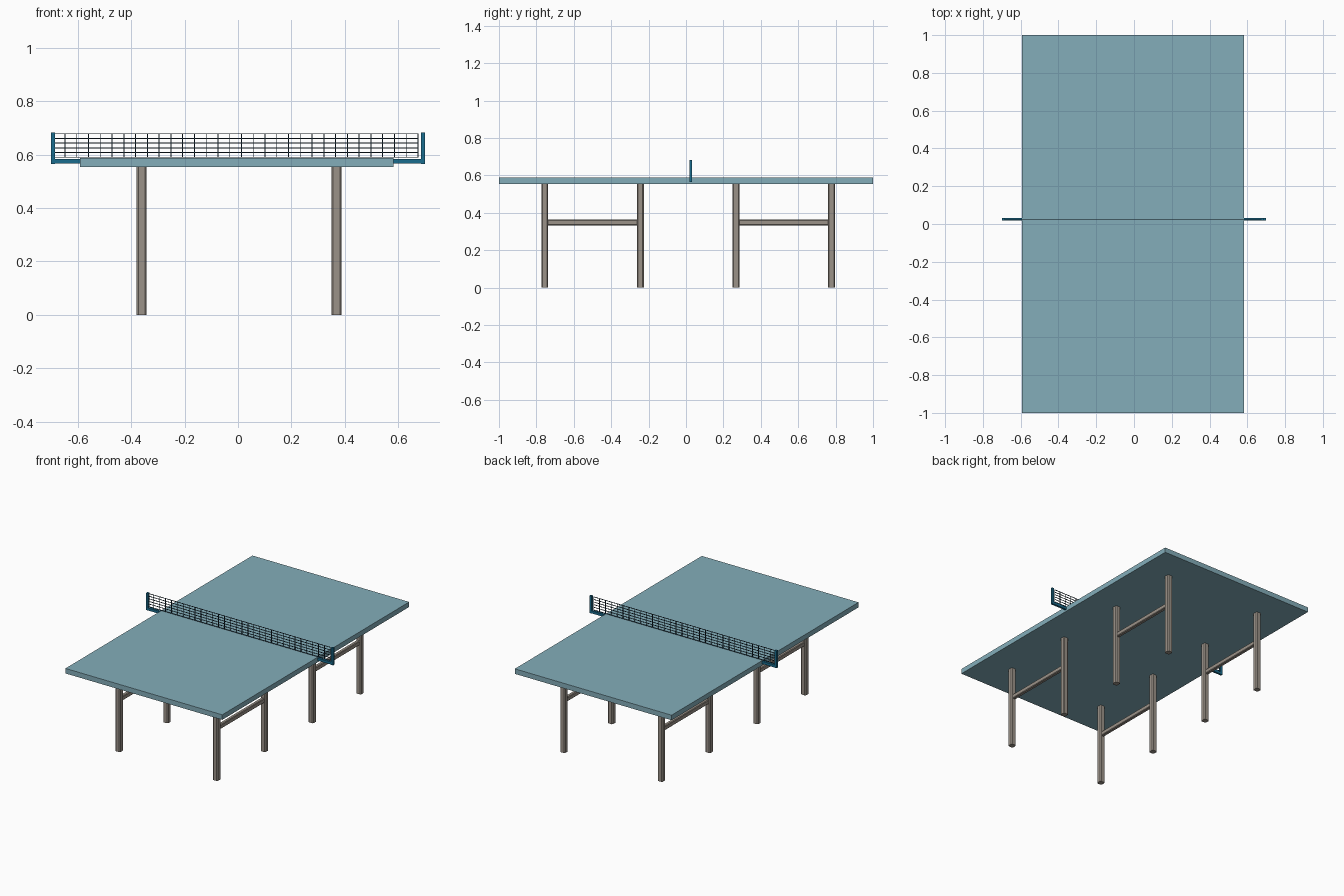
import bpy, bmesh
from mathutils import Matrix, Vector

if "Cube" in bpy.data.objects:
    bpy.data.objects.remove(bpy.data.objects["Cube"])


def material(name, rgb):
    m = bpy.data.materials.new(name)
    m.diffuse_color = (*rgb, 1)
    m.use_nodes = True
    m.node_tree.nodes["Principled BSDF"].inputs["Base Color"].default_value = m.diffuse_color
    return m


blue = material("table_blue", (0.23, 0.42, 0.49))
metal = material("leg_metal", (0.33, 0.29, 0.25))
teal = material("bracket_teal", (0.01, 0.15, 0.27))
dark = material("net_dark", (0.01, 0.03, 0.05))


def add_box(bm, lo, hi):
    lo, hi = Vector(lo), Vector(hi)
    mat = Matrix.Translation((lo + hi) / 2) @ Matrix.Diagonal((*(hi - lo), 1))
    return bmesh.ops.create_cube(bm, size=1, matrix=mat)["verts"]


def boxes(name, mat, spans, chamfer=0, axis=2):
    """One object from (lo, hi) boxes; edges along axis may be chamfered."""
    bm = bmesh.new()
    for lo, hi in spans:
        add_box(bm, lo, hi)
    if chamfer:
        along = [e for e in bm.edges
                 if abs((e.verts[0].co - e.verts[1].co).normalized()[axis]) > 0.9]
        bmesh.ops.bevel(bm, geom=along, offset=chamfer, segments=1, affect='EDGES')
    me = bpy.data.meshes.new(name)
    bm.to_mesh(me)
    bm.free()
    ob = bpy.data.objects.new(name, me)
    me.materials.append(mat)
    bpy.context.collection.objects.link(ob)
    return ob


# Table top
boxes("table_top", blue, [((-0.592, -1, 0.554), (0.582, 1, 0.588))])

# Four H-shaped leg frames: two legs and a crossbar each
R = 0.0185
for side, x in (("left", -0.361), ("right", 0.369)):
    for end, y0, y1 in (("front", -0.755, -0.244), ("back", 0.267, 0.778)):
        boxes(f"{end}_{side}_legs", metal,
              [((x - R, y - R, 0), (x + R, y + R, 0.556)) for y in (y0, y1)], 0.006)
        boxes(f"{end}_{side}_crossbar", metal,
              [((x - 0.012, y0 + 0.015, 0.333), (x + 0.012, y1 - 0.015, 0.363))], 0.004, 1)

# Net brackets: upright post and arm that meets the table edge
NY, T = 0.025, 0.007
for side, s, edge in (("left", -1, 0.59), ("right", 1, 0.58)):
    for part, a, b, z0, z1 in (("post", 0.685, 0.70, 0.565, 0.682),
                               ("arm", edge, 0.69, 0.566, 0.583)):
        xs = sorted((s * a, s * b))
        boxes(f"net_{part}_{side}", teal,
              [((xs[0], NY - T, z0), (xs[1], NY + T, z1))])

# Net: grid of thin cords
X0, X1, Z0, Z1, W = -0.692, 0.674, 0.590, 0.678, 0.0016
cords = []
for i in range(32):
    x = X0 + (X1 - X0) * i / 31
    cords.append(((x - W, NY - W, Z0 - W), (x + W, NY + W, Z1 + W)))
for i in range(6):
    z = Z0 + (Z1 - Z0) * i / 5
    cords.append(((X0, NY - W, z - W), (X1, NY + W, z + W)))
boxes("net", dark, cords)
